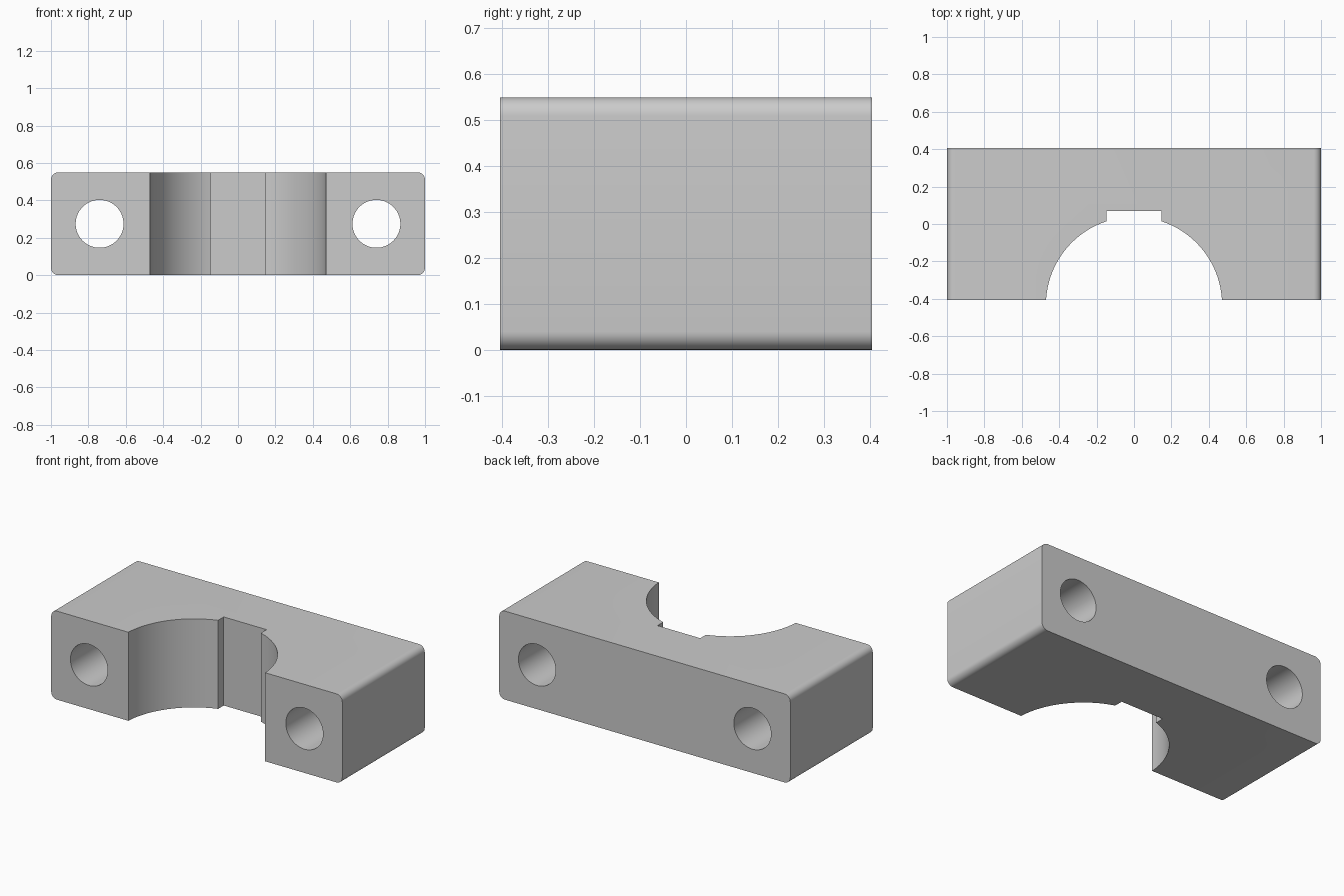
import bpy, bmesh
from math import sin, cos, pi, asin
from mathutils import Vector

if "Cube" in bpy.data.objects:
    bpy.data.objects.remove(bpy.data.objects["Cube"])

W, D, H = 1.0, 0.405, 0.55          # half width, half depth, height
FILLET = 0.04
BORE_Y, BORE_R = -0.433, 0.471      # saddle arc centre and radius
KEY_X, KEY_Y = 0.147, 0.07          # keyway half width and floor
HOLE_X, HOLE_R = 0.74, 0.128


def prism(name, points, direction):
    """Extrude a closed planar outline along a direction."""
    bm = bmesh.new()
    face = bm.faces.new([bm.verts.new(p) for p in points])
    out = bmesh.ops.extrude_face_region(bm, geom=[face])
    moved = [g for g in out["geom"] if isinstance(g, bmesh.types.BMVert)]
    bmesh.ops.translate(bm, verts=moved, vec=Vector(direction))
    bmesh.ops.recalc_face_normals(bm, faces=bm.faces)
    mesh = bpy.data.meshes.new(name)
    bm.to_mesh(mesh)
    bm.free()
    obj = bpy.data.objects.new(name, mesh)
    bpy.context.collection.objects.link(obj)
    return obj


def arc(cx, cy, r, a0, a1, n):
    return [(cx + r * cos(a0 + (a1 - a0) * i / n),
             cy + r * sin(a0 + (a1 - a0) * i / n)) for i in range(n + 1)]


# Block body: rounded rectangle in XZ, extruded front to back
outline = []
for k, (sx, top) in enumerate([(1, True), (-1, True), (-1, False), (1, False)]):
    cz = H - FILLET if top else FILLET
    outline += arc(sx * (W - FILLET), cz, FILLET, k * pi / 2, (k + 1) * pi / 2, 8)
block = prism("clamp_block", [(x, -D, z) for x, z in outline], (0, 2 * D, 0))

# Saddle cutter: arc on both sides with a square keyway at its crown
a_key = pi / 2 - asin(KEY_X / BORE_R)
right = [(BORE_R, -0.6)] + arc(0, BORE_Y, BORE_R, 0, a_key, 32) + [(KEY_X, KEY_Y)]
profile = right + [(-x, y) for x, y in reversed(right)]
cutters = [prism("saddle_cutter", [(x, y, -0.1) for x, y in profile], (0, 0, H + 0.2))]

# Bolt holes running front to back
for side, sx in (("left", -1), ("right", 1)):
    ring = arc(sx * HOLE_X, H / 2, HOLE_R, 0, 2 * pi, 64)[:-1]
    cutters.append(prism(side + "_bolt_hole_cutter",
                         [(x, -0.6, z) for x, z in ring], (0, 1.2, 0)))

# Cut the block
bpy.context.view_layer.objects.active = block
block.select_set(True)
for cutter in cutters:
    cutter.hide_render = True
    mod = block.modifiers.new(cutter.name, "BOOLEAN")
    mod.operation, mod.solver, mod.object = "DIFFERENCE", "EXACT", cutter
    bpy.ops.object.modifier_apply(modifier=mod.name)
    bpy.data.objects.remove(cutter)

bpy.ops.object.shade_smooth_by_angle(angle=pi / 6)
